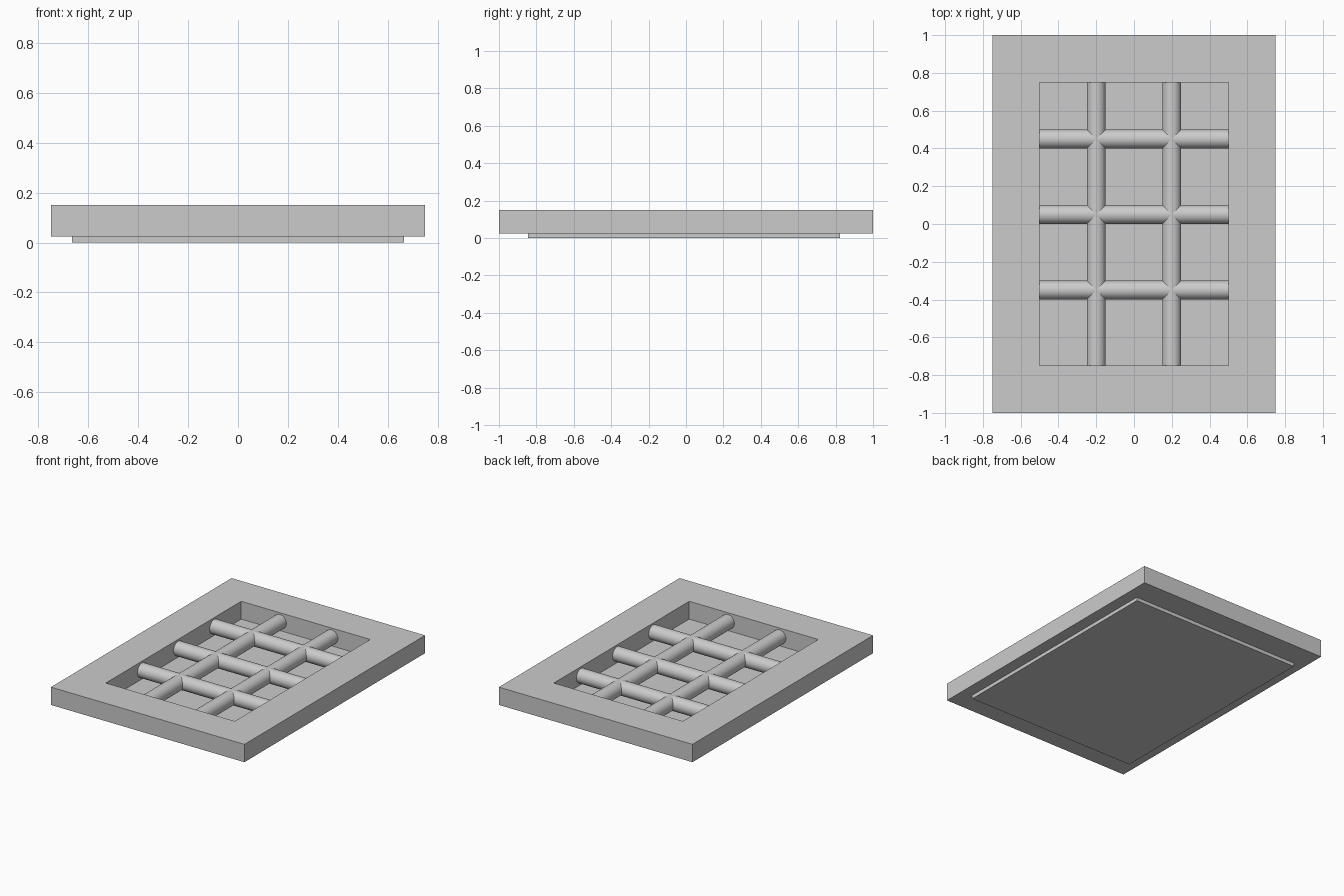
import bpy
import bmesh
from math import pi, radians

cube = bpy.data.objects.get("Cube")
if cube:
    bpy.data.objects.remove(cube, do_unlink=True)

BACK, TOP = 0.025, 0.15
OPEN_X, OPEN_Y = 0.5, 0.75
BAR_RADIUS = 0.05
BAR_Z = (BACK + TOP) / 2

grey = bpy.data.materials.new("light grey")
grey.use_nodes = True
grey.diffuse_color = (0.6, 0.6, 0.6, 1)
grey.node_tree.nodes["Principled BSDF"].inputs["Base Color"].default_value = grey.diffuse_color


def make_frame(name, outer, inner, z0, z1):
    """Rectangular frame with a through opening."""
    bm = bmesh.new()

    def ring(half, z):
        return [bm.verts.new((sx * half[0], sy * half[1], z))
                for sx, sy in ((-1, -1), (1, -1), (1, 1), (-1, 1))]

    rings = [ring(outer, z0), ring(outer, z1), ring(inner, z1), ring(inner, z0)]
    for a, b in zip(rings, rings[1:] + rings[:1]):
        for i in range(4):
            j = (i + 1) % 4
            bm.faces.new((a[i], a[j], b[j], b[i]))
    bmesh.ops.recalc_face_normals(bm, faces=bm.faces)
    mesh = bpy.data.meshes.new(name)
    bm.to_mesh(mesh)
    bm.free()
    mesh.materials.append(grey)
    obj = bpy.data.objects.new(name, mesh)
    bpy.context.collection.objects.link(obj)


def make_bar(name, location, rotation, length):
    """Round bar spanning the opening."""
    bpy.ops.mesh.primitive_cylinder_add(vertices=48, radius=BAR_RADIUS, depth=length,
                                        location=location, rotation=rotation)
    bar = bpy.context.object
    bar.name = name
    bar.data.materials.append(grey)
    bpy.ops.object.shade_smooth_by_angle(angle=radians(30))


# Outer window frame
make_frame("window_frame", (0.75, 1.0), (OPEN_X, OPEN_Y), BACK, TOP)

# Back panel, slightly off centre, closing the opening
bpy.ops.mesh.primitive_cube_add(size=1, location=(0, -0.01, BACK / 2))
panel = bpy.context.object
panel.name = "back_panel"
panel.scale = (1.333, 1.667, BACK)
panel.data.materials.append(grey)

# Lattice of crossing bars
for i, x in enumerate((-0.2, 0.2)):
    make_bar(f"long_bar_{i + 1}", (x, 0, BAR_Z), (pi / 2, 0, 0), 2 * OPEN_Y)
for i, y in enumerate((-0.35, 0.05, 0.45)):
    make_bar(f"cross_bar_{i + 1}", (0, y, BAR_Z), (0, pi / 2, 0), 2 * OPEN_X)
